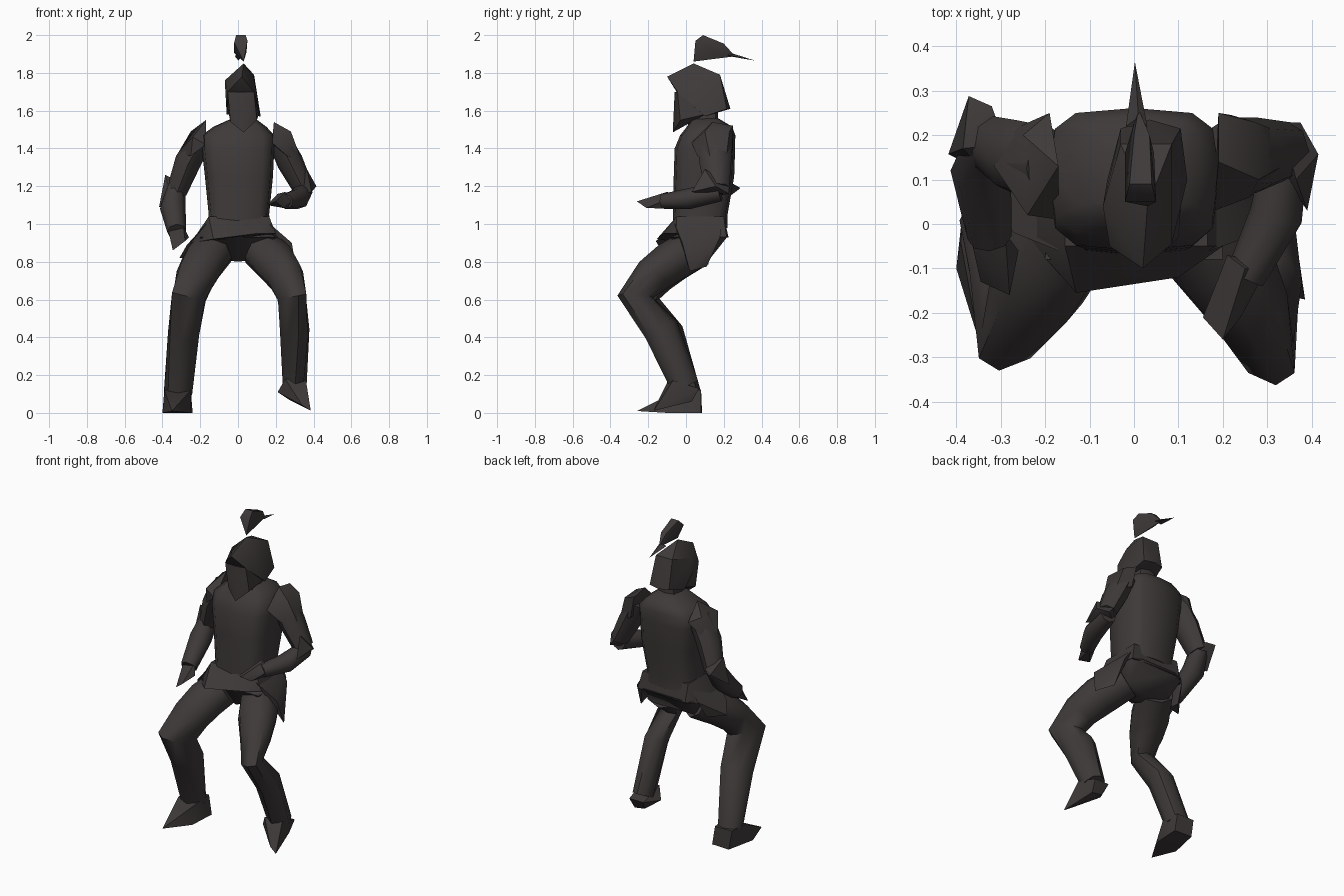
import bpy, bmesh, math
from mathutils import Vector

mat = bpy.data.materials.new("dark iron")
mat.diffuse_color = (0.05, 0.042, 0.042, 1)


def finish(name, bm, angle):
    bmesh.ops.recalc_face_normals(bm, faces=bm.faces)
    me = bpy.data.meshes.new(name)
    bm.to_mesh(me)
    bm.free()
    ob = bpy.data.objects.new(name, me)
    bpy.context.collection.objects.link(ob)
    me.materials.append(mat)
    bpy.ops.object.select_all(action='DESELECT')
    ob.select_set(True)
    bpy.context.view_layer.objects.active = ob
    bpy.ops.object.shade_smooth_by_angle(angle=math.radians(angle))
    return ob


def hull(name, pts, angle=40):
    """Faceted plate: convex hull of a few corner points."""
    bm = bmesh.new()
    for p in pts:
        bm.verts.new(p)
    bmesh.ops.convex_hull(bm, input=bm.verts)
    loose = [v for v in bm.verts if not v.link_faces]
    bmesh.ops.delete(bm, geom=loose, context='VERTS')
    return finish(name, bm, angle)


def skin(name, rings, angle):
    bm = bmesh.new()
    vs = [[bm.verts.new(p) for p in r] for r in rings]
    n = len(vs[0])
    for a, b in zip(vs, vs[1:]):
        for i in range(n):
            j = (i + 1) % n
            bm.faces.new((a[i], a[j], b[j], b[i]))
    bm.faces.new(vs[0])
    bm.faces.new(vs[-1])
    return finish(name, bm, angle)


def body(name, levels, n=12, power=0.55):
    """Horizontal rounded-box rings: (z, cx, cy, rx, ry)."""
    def sq(v):
        return math.copysign(abs(v) ** power, v) if abs(v) > 1e-6 else 0
    rings = []
    for z, cx, cy, rx, ry in levels:
        rings.append([(cx + rx * sq(math.cos(2 * math.pi * i / n)),
                       cy + ry * sq(math.sin(2 * math.pi * i / n)), z) for i in range(n)])
    return skin(name, rings, 50)


def limb(name, path, n=8):
    """Tube along a path: (x, y, z, half width, half depth, sideways shift of the front)."""
    c = [Vector(p[:3]) for p in path]
    rings = []
    for i, p in enumerate(path):
        t = Vector()
        if i:
            t += (c[i] - c[i - 1]).normalized()
        if i < len(c) - 1:
            t += (c[i + 1] - c[i]).normalized()
        t.normalize()
        u = Vector((1, 0, 0))
        u = (u - t * u.dot(t)).normalized()
        w = t.cross(u)
        skew = p[5] if len(p) > 5 else 0
        ring = []
        for k in range(n):
            co, si = math.cos(2 * math.pi * k / n), math.sin(2 * math.pi * k / n)
            ring.append(c[i] + u * (p[3] * co + skew * si) + w * p[4] * si)
        rings.append(ring)
    return skin(name, rings, 50)


# Torso armour and neck
body("torso", [(0.98, 0.0, 0.075, 0.17, 0.145), (1.05, 0.005, 0.075, 0.16, 0.145),
               (1.25, 0.005, 0.095, 0.18, 0.16), (1.40, 0.0, 0.10, 0.192, 0.16),
               (1.47, 0.0, 0.115, 0.192, 0.146), (1.515, 0.01, 0.125, 0.14, 0.12),
               (1.56, 0.03, 0.10, 0.06, 0.07)])
body("neck", [(1.50, 0.03, 0.09, 0.07, 0.08), (1.62, 0.03, 0.09, 0.06, 0.08)], 8)

# Waist skirt, pelvis and hip plates
hull("skirt", [(-0.155, -0.05, 1.04), (0.165, -0.05, 1.04), (-0.155, 0.20, 1.04), (0.165, 0.20, 1.04),
               (-0.13, -0.155, 0.92), (0.10, -0.12, 0.95), (-0.25, -0.02, 0.90), (0.20, -0.05, 0.95),
               (-0.20, 0.18, 0.92), (0.19, 0.215, 0.93), (-0.15, 0.225, 0.93)])
hull("pelvis", [(-0.2, -0.08, 0.93), (0.2, -0.08, 0.93), (-0.19, 0.2, 0.93), (0.19, 0.2, 0.93),
                (0, -0.02, 0.80), (0, 0.10, 0.80), (-0.15, 0.13, 0.82), (0.15, 0.13, 0.82),
                (-0.13, 0.225, 0.94), (0.13, 0.225, 0.94)], 70)
hull("right_hip_plate", [(0.17, -0.06, 1.0), (0.17, 0.19, 1.0), (0.22, 0.18, 0.93), (0.285, -0.02, 0.90),
                         (0.31, 0.02, 0.75), (0.24, 0.11, 0.775), (0.22, 0.05, 0.82)])
hull("left_hip_plate", [(-0.17, -0.06, 1.0), (-0.17, 0.19, 1.0), (-0.21, 0.18, 0.93), (-0.27, -0.02, 0.89),
                        (-0.31, 0.03, 0.82), (-0.23, 0.12, 0.82), (-0.22, 0.05, 0.82)])

# Legs
limb("right_leg", [(0.11, 0.06, 0.88, 0.11, 0.11), (0.195, -0.08, 0.80, 0.12, 0.11),
                   (0.25, -0.18, 0.725, 0.10, 0.10, 0.01), (0.285, -0.268, 0.615, 0.075, 0.095, 0.035),
                   (0.30, -0.13, 0.44, 0.078, 0.095, 0.02), (0.30, -0.005, 0.14, 0.063, 0.075)])
limb("left_leg", [(-0.11, 0.06, 0.88, 0.11, 0.11), (-0.18, -0.07, 0.80, 0.12, 0.11),
                  (-0.22, -0.155, 0.725, 0.11, 0.10, -0.01), (-0.26, -0.235, 0.615, 0.085, 0.095, -0.045),
                  (-0.288, -0.10, 0.42, 0.083, 0.09, -0.02), (-0.318, 0.01, 0.10, 0.075, 0.07)])

# Feet
hull("right_foot", [(0.25, -0.09, 0.18), (0.36, -0.07, 0.17), (0.35, 0.07, 0.13), (0.25, 0.07, 0.13),
                    (0.21, -0.05, 0.11), (0.27, 0.03, 0.07), (0.34, 0.03, 0.06), (0.385, -0.17, 0.012),
                    (0.34, -0.16, 0.04)])
hull("left_foot", [(-0.39, -0.04, 0.12), (-0.25, -0.04, 0.12), (-0.38, 0.08, 0.12), (-0.26, 0.08, 0.12),
                   (-0.40, -0.10, 0.0), (-0.25, -0.10, 0.0), (-0.36, 0.085, 0.0), (-0.24, 0.08, 0.0),
                   (-0.35, -0.26, 0.01)])

# Arms: the left hangs low, the right reaches across
limb("left_upper_arm", [(-0.19, 0.13, 1.46, 0.06, 0.09), (-0.265, 0.15, 1.33, 0.07, 0.085),
                        (-0.325, 0.18, 1.17, 0.055, 0.065)])
limb("left_forearm", [(-0.33, 0.19, 1.19, 0.05, 0.06), (-0.345, 0.12, 1.08, 0.068, 0.065),
                      (-0.325, -0.03, 0.96, 0.05, 0.05)])
hull("left_hand", [(-0.37, -0.02, 0.97), (-0.29, -0.02, 0.99), (-0.26, -0.06, 0.93),
                   (-0.345, -0.13, 0.86), (-0.28, -0.16, 0.91), (-0.34, -0.02, 0.92)])
limb("right_upper_arm", [(0.21, 0.15, 1.46, 0.06, 0.09), (0.275, 0.155, 1.33, 0.07, 0.085),
                         (0.345, 0.165, 1.19, 0.055, 0.065)])
limb("right_forearm", [(0.345, 0.18, 1.17, 0.05, 0.05), (0.32, 0.02, 1.135, 0.06, 0.055),
                       (0.25, -0.12, 1.12, 0.045, 0.04)])
hull("right_hand", [(0.30, -0.10, 1.13), (0.21, -0.07, 1.16), (0.25, -0.10, 1.17), (0.27, -0.08, 1.08),
                    (0.24, -0.21, 1.085), (0.155, -0.21, 1.10), (0.20, -0.26, 1.12)])

# Shoulder and elbow plates
hull("left_shoulder", [(-0.17, 0.13, 1.55), (-0.24, 0.02, 1.46), (-0.25, 0.20, 1.49), (-0.315, 0.13, 1.38),
                       (-0.17, 0.01, 1.42), (-0.19, 0.25, 1.46), (-0.25, 0.04, 1.36), (-0.28, 0.21, 1.36)])
hull("right_shoulder", [(0.19, 0.14, 1.54), (0.28, 0.10, 1.49), (0.27, 0.23, 1.49), (0.19, 0.25, 1.52),
                        (0.18, 0.03, 1.43), (0.26, 0.06, 1.36), (0.335, 0.13, 1.34), (0.32, 0.21, 1.33),
                        (0.22, 0.245, 1.38)])
hull("left_elbow", [(-0.385, 0.17, 1.26), (-0.372, 0.288, 1.19), (-0.32, 0.265, 1.20), (-0.418, 0.157, 1.09),
                    (-0.34, 0.12, 1.10), (-0.29, 0.18, 1.21)])
hull("right_elbow", [(0.415, 0.157, 1.20), (0.375, 0.228, 1.16), (0.365, 0.10, 1.29), (0.39, 0.03, 1.17),
                     (0.30, 0.17, 1.15), (0.33, 0.23, 1.22)])

# Helmet: skull with peaked brow, and the face guard below it
hull("helmet", [(0.03, 0.04, 1.85), (-0.03, 0.18, 1.79), (0.085, 0.18, 1.79), (-0.07, 0.04, 1.76),
                (0.085, 0.03, 1.77), (-0.06, 0.10, 1.58), (0.12, 0.10, 1.57), (0.105, 0.215, 1.61),
                (-0.03, 0.215, 1.61), (0.035, 0.235, 1.61), (0.02, -0.10, 1.78), (-0.055, -0.05, 1.70),
                (0.085, -0.045, 1.70)])
hull("face_guard", [(-0.055, -0.05, 1.70), (0.085, -0.045, 1.70), (0.015, -0.06, 1.70), (0.03, -0.07, 1.485),
                    (-0.04, -0.04, 1.54), (0.10, -0.03, 1.55), (-0.05, 0.10, 1.59), (0.11, 0.10, 1.58)])

# Plume
hull("plume", [(0.03, 0.04, 1.86), (-0.02, 0.05, 1.96), (0.05, 0.05, 1.97), (-0.01, 0.09, 2.0),
               (0.04, 0.09, 2.0), (-0.02, 0.16, 1.905), (0.045, 0.16, 1.91), (0.0, 0.20, 1.955),
               (0.035, 0.20, 1.955), (0.01, 0.26, 1.888)], 50)
hull("plume_tail", [(-0.018, 0.22, 1.89), (0.03, 0.22, 1.895), (0.01, 0.24, 1.905),
                    (0.002, 0.365, 1.865)], 50)
